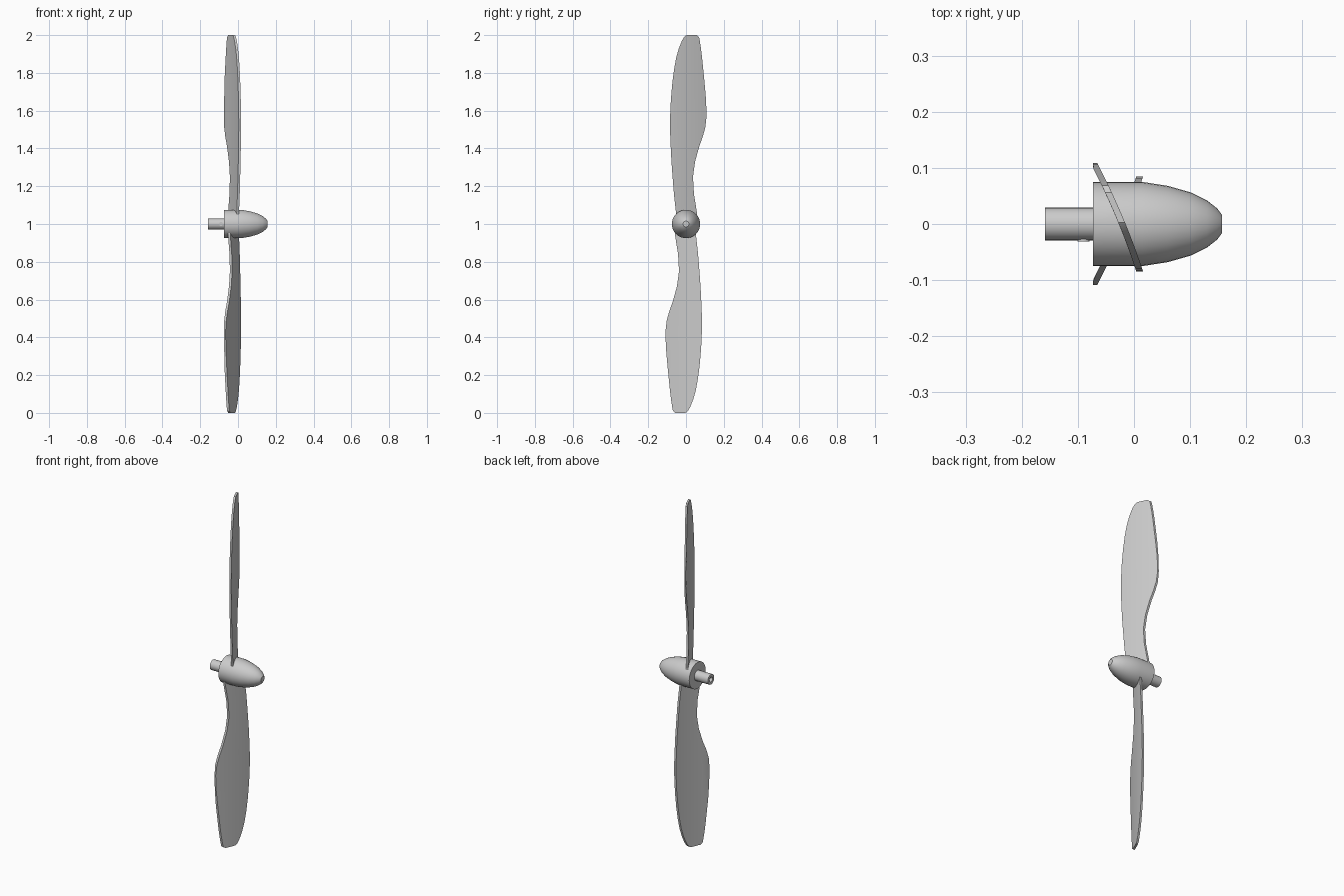
import bpy, bmesh, math
from mathutils import Matrix

cube = bpy.data.objects.get("Cube")
if cube:
    bpy.data.objects.remove(cube, do_unlink=True)

# Single plain material
grey = bpy.data.materials.new("light_grey")
grey.use_nodes = True
colour = (0.6, 0.6, 0.6, 1)
grey.diffuse_color = colour
grey.node_tree.nodes["Principled BSDF"].inputs["Base Color"].default_value = colour

HUB = Matrix.Translation((0, 0, 1))


def finish(name, bm, angle=35):
    bmesh.ops.recalc_face_normals(bm, faces=bm.faces)
    mesh = bpy.data.meshes.new(name)
    bm.to_mesh(mesh)
    bm.free()
    obj = bpy.data.objects.new(name, mesh)
    bpy.context.collection.objects.link(obj)
    mesh.materials.append(grey)
    bpy.ops.object.select_all(action="DESELECT")
    obj.select_set(True)
    bpy.context.view_layer.objects.active = obj
    bpy.ops.object.shade_smooth_by_angle(angle=math.radians(angle))
    return obj


def lathe(name, profile, steps=32):
    """Spin an (x, radius) profile about the propeller axis."""
    bm = bmesh.new()
    verts = [bm.verts.new((x, 0, r)) for x, r in profile]
    edges = [bm.edges.new(pair) for pair in zip(verts, verts[1:])]
    bmesh.ops.spin(bm, geom=verts + edges, cent=(0, 0, 0), axis=(1, 0, 0),
                   angle=math.tau, steps=steps)
    bmesh.ops.remove_doubles(bm, verts=bm.verts, dist=0.0001)
    bm.transform(HUB)
    return finish(name, bm)


# Spinner with a blunt nose
lathe("spinner", [(-0.073, 0), (-0.073, 0.075), (0.015, 0.075), (0.06, 0.068),
                  (0.102, 0.056), (0.13, 0.042), (0.148, 0.028),
                  (0.157, 0.016), (0.157, 0)])

# Hollow drive shaft
lathe("shaft", [(-0.07, 0), (-0.07, 0.029), (-0.159, 0.029),
                (-0.159, 0.014), (-0.085, 0.014), (-0.085, 0)])

# Set screw on the shaft
bm = bmesh.new()
bmesh.ops.create_cone(bm, cap_ends=True, segments=16, radius1=0.011,
                      radius2=0.011, depth=0.012,
                      matrix=HUB @ Matrix.Translation((-0.09, -0.025, 0))
                      @ Matrix.Rotation(math.pi / 2, 4, "X"))
finish("set_screw", bm)

# Blade outline: height above the axis, leading y, trailing y
STATIONS = [(0.0, -0.045, 0.06), (0.06, -0.053, 0.058), (0.16, -0.064, 0.042),
            (0.25, -0.071, 0.037), (0.33, -0.077, 0.048), (0.41, -0.081, 0.07),
            (0.46, -0.083, 0.088), (0.51, -0.085, 0.102), (0.57, -0.084, 0.109),
            (0.66, -0.08, 0.106), (0.75, -0.072, 0.098), (0.82, -0.063, 0.091),
            (0.88, -0.052, 0.085), (0.93, -0.038, 0.079), (0.97, -0.022, 0.073),
            (0.99, -0.01, 0.069), (1.0, 0.003, 0.056)]
COLUMNS = 10


def blade(name, turn):
    """Pitched, slightly cambered sheet, thickened along the axis."""
    bm = bmesh.new()
    rows = []
    for z, lead, trail in STATIONS:
        row = []
        for i in range(COLUMNS + 1):
            y = lead + (trail - lead) * i / COLUMNS
            row.append(bm.verts.new((-0.027 - 0.41 * y - 0.5 * y * y, y, z)))
        rows.append(row)
    for low, high in zip(rows, rows[1:]):
        for i in range(COLUMNS):
            bm.faces.new((low[i], low[i + 1], high[i + 1], high[i]))
    extruded = bmesh.ops.extrude_face_region(bm, geom=bm.faces[:],
                                             use_keep_orig=True)
    moved = [g for g in extruded["geom"] if isinstance(g, bmesh.types.BMVert)]
    bmesh.ops.translate(bm, verts=moved, vec=(0.012, 0, 0))
    # Trim the trailing edge flush with the spinner's rear face
    for v in bm.verts:
        v.co.x = max(v.co.x, -0.073)
    bm.transform(HUB @ Matrix.Rotation(turn, 4, "X"))
    return finish(name, bm)


blade("upper_blade", 0)
blade("lower_blade", math.pi)
